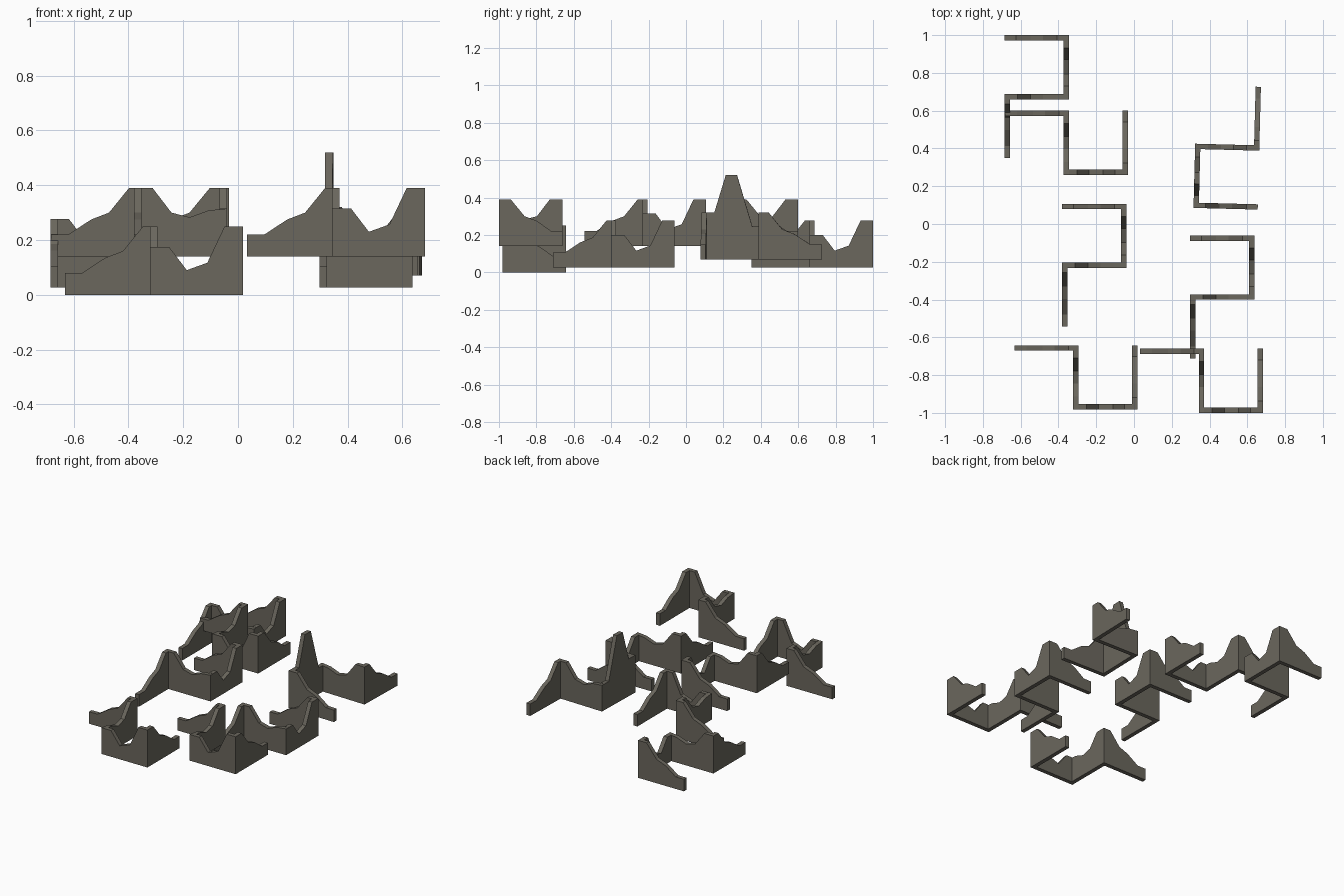
import bpy, bmesh, math
from mathutils import Matrix, Vector

if "Cube" in bpy.data.objects:
    bpy.data.objects.remove(bpy.data.objects["Cube"])

T = 0.028                      # wall thickness
W, D = 0.65, 0.34              # footprint of one zigzag ruin

stone = bpy.data.materials.new("grey stone")
stone.diffuse_color = (0.145, 0.135, 0.11, 1)
stone.use_nodes = True
stone.node_tree.nodes["Principled BSDF"].inputs["Base Color"].default_value = stone.diffuse_color

# Broken top edges: (distance along wall, height)
SLOPE = [(0, .08), (.063, .08), (.147, .135), (.212, .16), (.285, .25), (.312, .25)]
SADDLE = [(0, .25), (.068, .25), (.137, .16), (.203, .143), (.272, .168), (.34, .175)]
NOTCH = [(.028, .175), (.07, .175), (.135, .09), (.21, .117), (.273, .25), (.312, .25)]
SPIRE = [(.028, .175), (.07, .175), (.152, .45), (.212, .45), (.273, .25), (.312, .25)]
FALL = [(0, .25), (.063, .25), (.137, .16), (.203, .135), (.28, .08), (.34, .08)]


def add_wall(bm, start, along, across, top):
    """Extrude a ragged profile standing on z=0 into a thin wall."""
    start, along, across = Vector(start), Vector(along), Vector(across) * T
    outline = [(top[0][0], 0), (top[-1][0], 0)] + top[::-1]
    front = [bm.verts.new(start + along * s + Vector((0, 0, h))) for s, h in outline]
    back = [bm.verts.new(v.co + across) for v in front]
    bm.faces.new(front)
    bm.faces.new(back[::-1])
    n = len(front)
    for i in range(n):
        j = (i + 1) % n
        bm.faces.new((front[j], front[i], back[i], back[j]))


def ruin(name, x, y, z, angle, third=NOTCH):
    """Four walls meeting at right angles."""
    bm = bmesh.new()
    add_wall(bm, (0, D - T, 0), (1, 0, 0), (0, 1, 0), SLOPE)
    add_wall(bm, (D - T - .002, D, 0), (0, -1, 0), (1, 0, 0), SADDLE)
    add_wall(bm, (W - D, 0, 0), (1, 0, 0), (0, 1, 0), third)
    add_wall(bm, (W - T, 0, 0), (0, 1, 0), (1, 0, 0), FALL)
    bmesh.ops.recalc_face_normals(bm, faces=bm.faces)
    bm.transform(Matrix.Translation((x, y, z)) @ Matrix.Rotation(math.radians(angle), 4, 'Z'))
    me = bpy.data.meshes.new(name)
    bm.to_mesh(me)
    bm.free()
    me.materials.append(stone)
    bpy.context.collection.objects.link(bpy.data.objects.new(name, me))


# Seven scattered ruins, at their own heights and turns
ruin("ruin_front_left", -.632, -.982, 0, 0)
ruin("ruin_front_right", .033, -1, .14, 0)
ruin("ruin_middle_right", .637, -.711, .026, 90)
ruin("ruin_middle_left", -.04, -.543, .14, 90)
ruin("ruin_back_left", -.683, .26, .14, 0)
ruin("ruin_far_back_left", -.345, .35, .026, 90)
ruin("ruin_back_right_spire", .332, .735, .07, -91.5, SPIRE)
